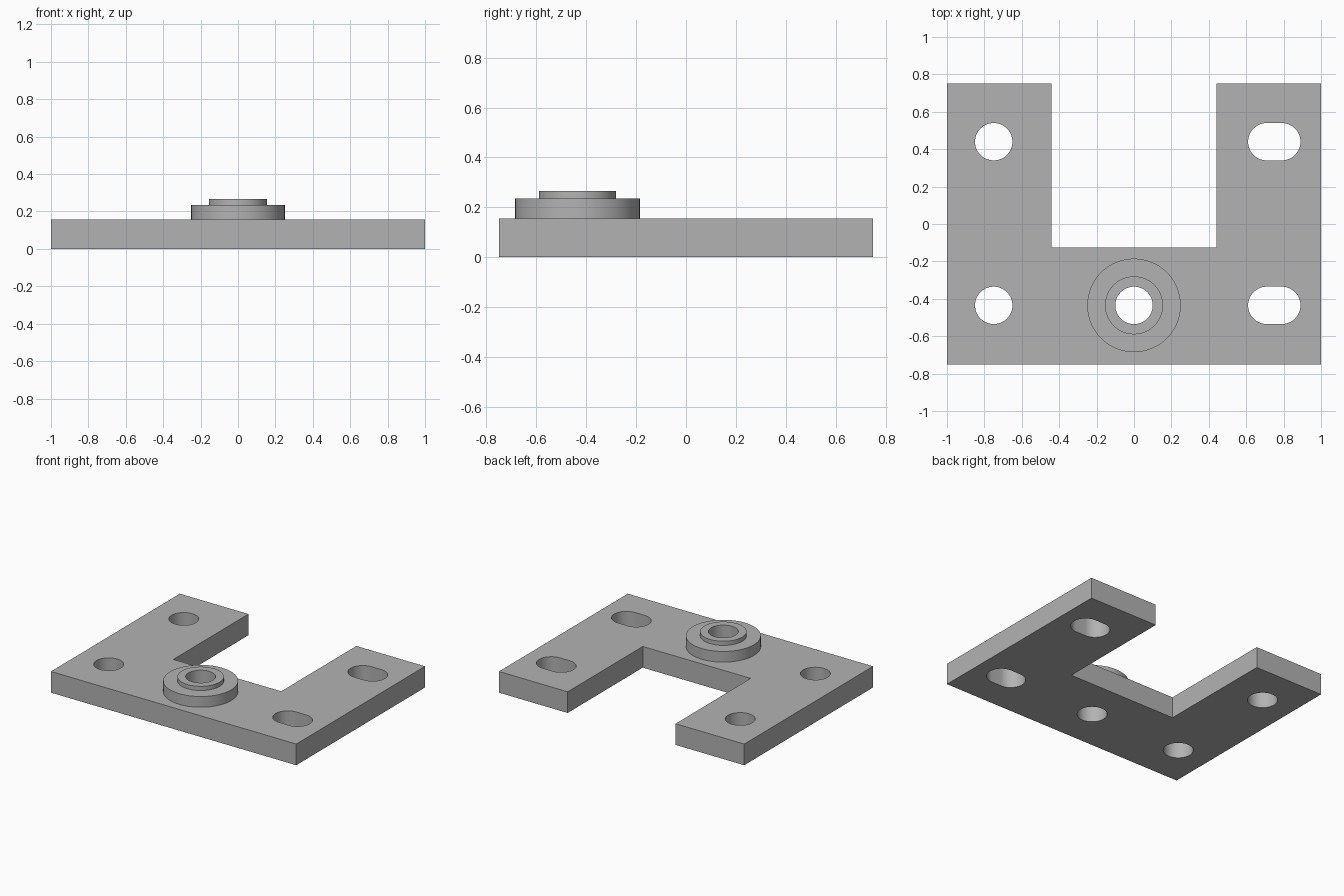
import bpy
import bmesh
from math import pi, cos, sin, radians

cube = bpy.data.objects.get("Cube")
if cube:
    bpy.data.objects.remove(cube, do_unlink=True)

SEGMENTS = 64
PLATE_TOP = 0.156
HOLE_RADIUS = 0.1
BACK_Y, FRONT_Y = 0.44, -0.435

grey = bpy.data.materials.new("plain grey")
grey.use_nodes = True
colour = (0.45, 0.45, 0.45, 1)
grey.diffuse_color = colour
grey.node_tree.nodes["Principled BSDF"].inputs["Base Color"].default_value = colour


def make_object(name, bm):
    bmesh.ops.recalc_face_normals(bm, faces=bm.faces)
    mesh = bpy.data.meshes.new(name)
    bm.to_mesh(mesh)
    bm.free()
    mesh.materials.append(grey)
    obj = bpy.data.objects.new(name, mesh)
    bpy.context.collection.objects.link(obj)
    return obj


def add_prism(bm, outline, bottom, top):
    face = bm.faces.new([bm.verts.new((x, y, bottom)) for x, y in outline])
    result = bmesh.ops.extrude_face_region(bm, geom=[face], use_keep_orig=True)
    verts = [v for v in result["geom"] if isinstance(v, bmesh.types.BMVert)]
    bmesh.ops.translate(bm, verts=verts, vec=(0, 0, top - bottom))


def slot_outline(cx, cy, radius, half_length):
    # Two half circles; a zero half length gives a plain round hole
    points = []
    half = SEGMENTS // 2
    for side, start in ((1, -pi / 2), (-1, pi / 2)):
        for i in range(half + (1 if half_length else 0)):
            a = start + pi * i / half
            points.append((cx + side * half_length + radius * cos(a),
                           cy + radius * sin(a)))
    return points


def smooth(obj):
    bpy.ops.object.select_all(action='DESELECT')
    obj.select_set(True)
    bpy.context.view_layer.objects.active = obj
    bpy.ops.object.shade_smooth_by_angle(angle=radians(30))


# U-shaped base plate
bm = bmesh.new()
add_prism(bm, [(-1, -0.75), (1, -0.75), (1, 0.75), (0.44, 0.75),
               (0.44, -0.125), (-0.44, -0.125), (-0.44, 0.75), (-1, 0.75)],
          0, PLATE_TOP)
plate = make_object("base_plate", bm)

# Round holes on the right, slots on the left, and the bore
bm = bmesh.new()
for x, y, half_length in ((-0.75, BACK_Y, 0), (-0.75, FRONT_Y, 0),
                          (0, FRONT_Y, 0),
                          (0.75, BACK_Y, 0.04), (0.75, FRONT_Y, 0.04)):
    add_prism(bm, slot_outline(x, y, HOLE_RADIUS, half_length), -0.1, 0.3)
cutter = make_object("hole_cutter", bm)
cutter.hide_render = True

cut = plate.modifiers.new("holes", 'BOOLEAN')
cut.operation = 'DIFFERENCE'
cut.solver = 'EXACT'
cut.object = cutter
bpy.context.view_layer.objects.active = plate
bpy.ops.object.modifier_apply(modifier=cut.name)
bpy.data.objects.remove(cutter, do_unlink=True)
smooth(plate)

# Stepped boss turned around the bore
profile = [(0.25, PLATE_TOP), (0.25, 0.235), (0.155, 0.235),
           (0.155, 0.266), (HOLE_RADIUS, 0.266), (HOLE_RADIUS, PLATE_TOP)]
bm = bmesh.new()
rings = [[bm.verts.new((r * cos(2 * pi * i / SEGMENTS),
                        FRONT_Y + r * sin(2 * pi * i / SEGMENTS), z))
          for i in range(SEGMENTS)] for r, z in profile]
for k, lower in enumerate(rings):
    upper = rings[(k + 1) % len(rings)]
    for i in range(SEGMENTS):
        j = (i + 1) % SEGMENTS
        bm.faces.new((lower[i], lower[j], upper[j], upper[i]))
smooth(make_object("stepped_boss", bm))
